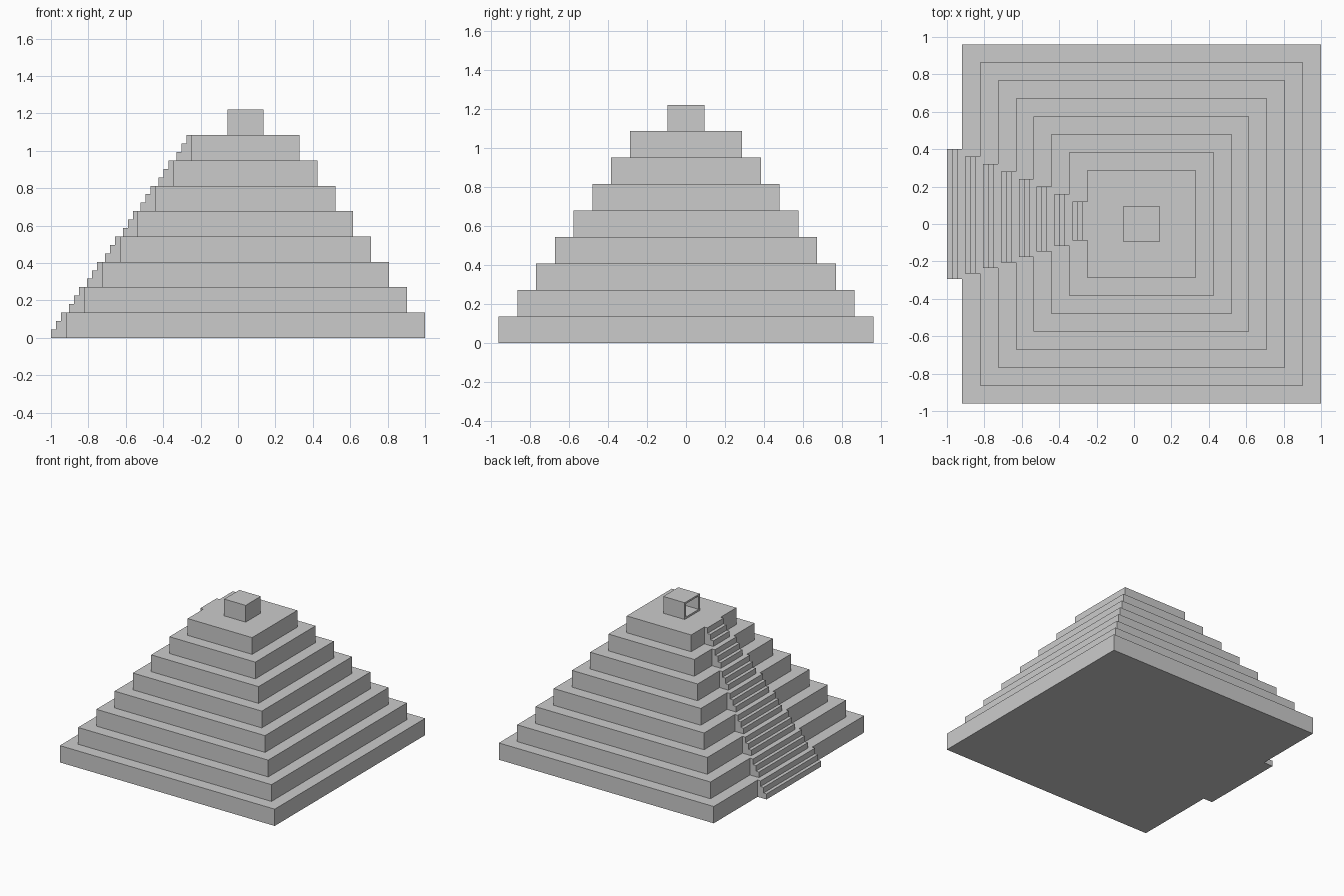
import bpy, bmesh
from mathutils import Vector

if "Cube" in bpy.data.objects:
    bpy.data.objects.remove(bpy.data.objects["Cube"])

CX = 0.04            # tower axis
TIERS = 8
H = 1.22 / 9         # height of each level
STEP = 0.096         # shrink per level


def finish(bm, name):
    bmesh.ops.recalc_face_normals(bm, faces=bm.faces)
    mesh = bpy.data.meshes.new(name)
    bm.to_mesh(mesh)
    bm.free()
    ob = bpy.data.objects.new(name, mesh)
    bpy.context.collection.objects.link(ob)
    return ob


def square(bm, half, z):
    pts = [(-1, -1), (1, -1), (1, 1), (-1, 1)]
    return [bm.verts.new((CX + half * x, half * y, z)) for x, y in pts]


# Stepped body: one closed shell of stacked square rings
bm = bmesh.new()
rings = []
for i in range(TIERS):
    half = 0.96 - STEP * i
    rings += [square(bm, half, H * i), square(bm, half, H * (i + 1))]
bm.faces.new(rings[0])
bm.faces.new(rings[-1])
for a, b in zip(rings, rings[1:]):
    for k in range(4):
        n = (k + 1) % 4
        bm.faces.new((a[k], a[n], b[n], b[k]))
finish(bm, "stepped_body")

# Stair flights: three steps per tier, narrowing towards the top
for i in range(TIERS):
    wall = CX - (0.96 - STEP * i)
    y0, y1 = -0.295 + 0.0295 * i, 0.40 - 0.04 * i
    z0, tread, rise = H * i, 0.08 / 3, H / 3
    profile = [(wall, z0)]
    for s in range(3):
        x = wall - 0.08 + tread * s
        profile += [(x, z0 + rise * s), (x, z0 + rise * (s + 1))]
    profile.append((wall, z0 + H))
    bm = bmesh.new()
    side = bm.faces.new([bm.verts.new((x, y0, z)) for x, z in profile])
    ext = bmesh.ops.extrude_face_region(bm, geom=[side])
    moved = [g for g in ext["geom"] if isinstance(g, bmesh.types.BMVert)]
    bmesh.ops.translate(bm, verts=moved, vec=(0, y1 - y0, 0))
    finish(bm, f"stair_flight_{i + 1}")

# Temple on top: cube with a recessed doorway facing the stairs
bm = bmesh.new()
bmesh.ops.create_cube(bm, size=1)
bmesh.ops.scale(bm, verts=bm.verts, vec=(0.192, 0.192, H))
bmesh.ops.translate(bm, verts=bm.verts, vec=(CX, 0, H * (TIERS + 0.5)))
bm.normal_update()
door = min(bm.faces, key=lambda f: f.calc_center_median().x)
bmesh.ops.inset_region(bm, faces=[door], thickness=0.02)
ext = bmesh.ops.extrude_face_region(bm, geom=[door])
moved = [g for g in ext["geom"] if isinstance(g, bmesh.types.BMVert)]
bmesh.ops.translate(bm, verts=moved, vec=Vector((0.17, 0, 0)))
if door.is_valid:
    bmesh.ops.delete(bm, geom=[door], context='FACES_ONLY')
finish(bm, "temple")
